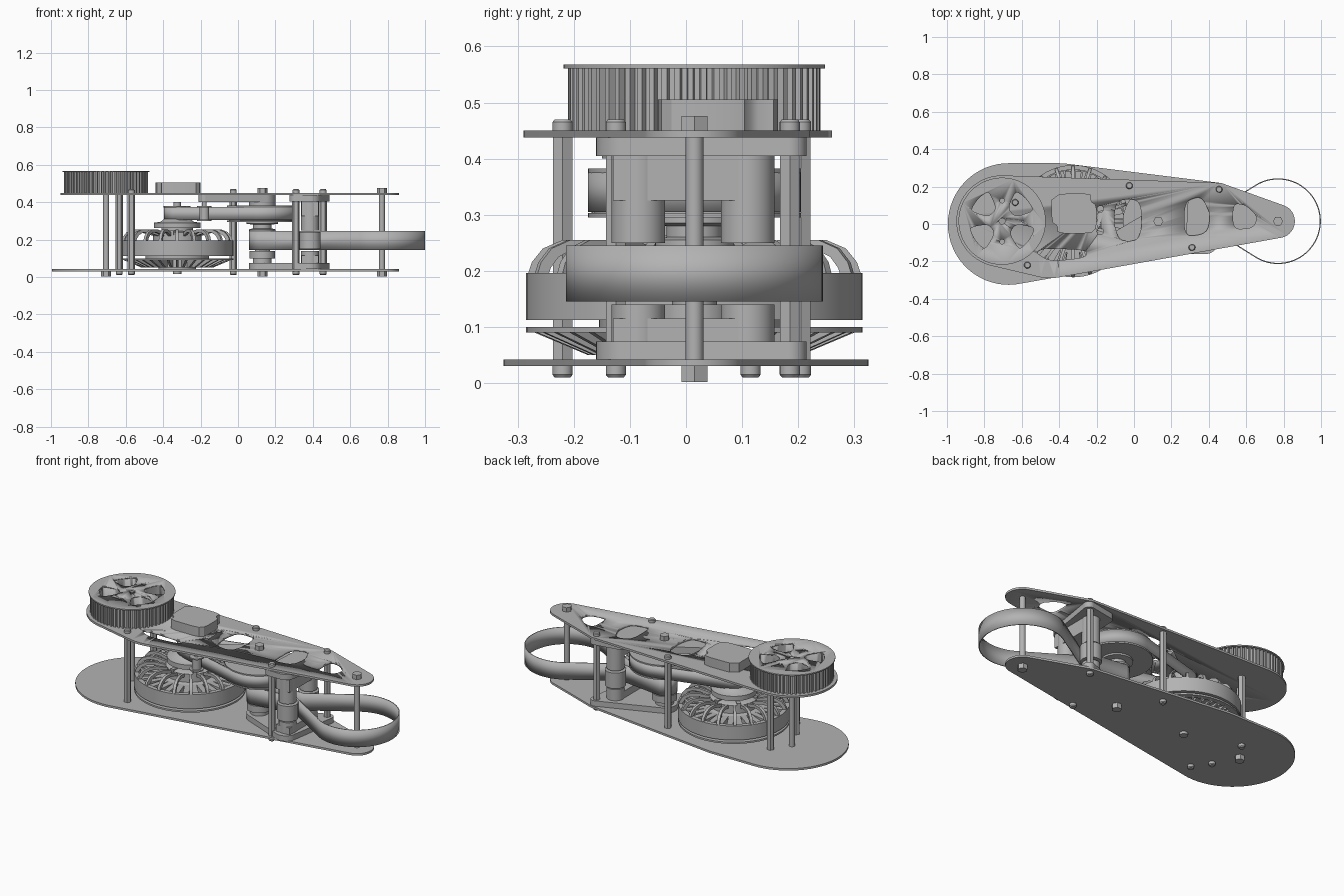
import bpy, bmesh, math
from mathutils import Matrix, Vector
from mathutils.geometry import convex_hull_2d

if "Cube" in bpy.data.objects:
    bpy.data.objects.remove(bpy.data.objects["Cube"])

grey = bpy.data.materials.new("machined grey")
grey.use_nodes = True
grey.diffuse_color = (0.45, 0.45, 0.45, 1)
grey.node_tree.nodes["Principled BSDF"].inputs["Base Color"].default_value = grey.diffuse_color

MID = 0.015
MOTOR, DRIVE, OUT, WHEEL = (-0.325, MID), (0.13, MID), (0.77, MID), (-0.705, MID)


def finish(name, bm):
    bmesh.ops.remove_doubles(bm, verts=bm.verts, dist=1e-5)
    bmesh.ops.recalc_face_normals(bm, faces=bm.faces)
    mesh = bpy.data.meshes.new(name)
    bm.to_mesh(mesh)
    bm.free()
    mesh.materials.append(grey)
    for p in mesh.polygons:
        p.use_smooth = True
    mesh.set_sharp_from_angle(angle=math.radians(32))
    ob = bpy.data.objects.new(name, mesh)
    bpy.context.collection.objects.link(ob)
    return ob


def arc(c, r, a0=0, a1=360, n=64):
    angles = [math.radians(a0 + (a1 - a0) * i / n) for i in range(n + (a1 - a0 < 360))]
    return [Vector((c[0] + r * math.cos(a), c[1] + r * math.sin(a))) for a in angles]


def hull(*circles):
    pts = [p for x, y, r in circles for p in arc((x, y), r)]
    return [pts[i] for i in convex_hull_2d(pts)]


def rounded(pts, steps=3):
    """Corner-cut a polygon into a smooth outline."""
    pts = [Vector(p) for p in pts]
    for _ in range(steps):
        pts = [q for a, b in zip(pts, pts[1:] + pts[:1]) for q in (a.lerp(b, .2), a.lerp(b, .8))]
    return pts


def add_prism(bm, pts, z0, z1):
    face = bm.faces.new([bm.verts.new((p[0], p[1], z0)) for p in pts])
    top = bmesh.ops.extrude_face_region(bm, geom=[face])["geom"]
    bmesh.ops.translate(bm, vec=(0, 0, z1 - z0), verts=[v for v in top if isinstance(v, bmesh.types.BMVert)])


def prism(name, pts, z0, z1):
    bm = bmesh.new()
    add_prism(bm, pts, z0, z1)
    return finish(name, bm)


def lathe(name, c, profile, steps=64):
    bm = bmesh.new()
    vs = [bm.verts.new((c[0] + r, c[1], z)) for r, z in profile]
    edges = [bm.edges.new(e) for e in zip(vs, vs[1:])]
    bmesh.ops.spin(bm, geom=vs + edges, cent=(*c, 0), axis=(0, 0, 1), angle=math.tau, steps=steps)
    return finish(name, bm)


def cyl(name, c, r, z0, z1, steps=40):
    return prism(name, arc(c, r, n=steps), z0, z1)


def ring(name, c, r0, r1, z0, z1):
    return lathe(name, c, [(r0, z0), (r1, z0), (r1, z1), (r0, z1), (r0, z0)])


def flanged(name, c, r, z0, z1):
    f, t = r + .012, .008
    return lathe(name, c, [(0, z0), (f, z0), (f, z0 + t), (r, z0 + t), (r, z1 - t),
                           (f, z1 - t), (f, z1), (0, z1)], 48)


def cut(ob, outlines, z0, z1):
    bm = bmesh.new()
    for pts in outlines:
        add_prism(bm, pts, z0, z1)
    cutter = finish("cutter", bm)
    cutter.hide_render = True
    mod = ob.modifiers.new("holes", "BOOLEAN")
    mod.operation, mod.object, mod.solver = "DIFFERENCE", cutter, "EXACT"
    mesh = bpy.data.meshes.new_from_object(ob.evaluated_get(bpy.context.evaluated_depsgraph_get()))
    ob.modifiers.clear()
    ob.data = mesh
    bpy.data.objects.remove(cutter)


def belt(name, pts, z0, z1, thick=.008):
    bm = bmesh.new()
    lo, hi = ([bm.verts.new((p[0], p[1], z)) for p in pts] for z in (z0, z1))
    for i in range(len(pts)):
        bm.faces.new((lo[i - 1], lo[i], hi[i], hi[i - 1]))
    ob = finish(name, bm)
    mod = ob.modifiers.new("thickness", "SOLIDIFY")
    mod.thickness, mod.offset = thick, -1


def radial(name, c, count, section, width, start=0):
    """Repeat a flat radial (r, z) section around a centre."""
    bm = bmesh.new()
    for i in range(count):
        face = bm.faces.new([bm.verts.new((r, -width / 2, z)) for r, z in section])
        top = bmesh.ops.extrude_face_region(bm, geom=[face])["geom"]
        new = [v for v in top if isinstance(v, bmesh.types.BMVert)]
        bmesh.ops.translate(bm, vec=(0, width, 0), verts=new)
        turn = Matrix.Translation((*c, 0)) @ Matrix.Rotation(start + math.tau * i / count, 4, "Z")
        bmesh.ops.transform(bm, matrix=turn, verts=list(set(new) | set(face.verts)) if face.is_valid
                            else bm.verts[-2 * len(section):])
    return finish(name, bm)


# Side plates
nose, shoulder = (0.77, MID, .09), (.455, .165, .055)
prism("bottom_plate", hull((-.67, 0, .325), (-.4, .025, .3), shoulder, nose), .03, .042)
top = prism("top_plate", hull((*WHEEL, .245), (-.45, -.04, .25), shoulder, nose), .438, .45)
cut(top, [rounded([(-.09, .13), (.03, .13), (.045, .0), (.02, -.09), (-.08, -.09), (-.11, .02)]),
          rounded([(.27, .12), (.36, .15), (.41, .05), (.39, -.05), (.27, -.07)]),
          rounded([(.53, .11), (.6, .1), (.66, .04), (.64, -.02), (.53, -.03)]),
          rounded([(-.53, -.15), (-.47, -.13), (-.25, -.14), (-.26, -.18), (-.45, -.2)]),
          *[arc(p, .017, n=20) for p in ((-.18, .08), (-.18, -.04), (-.215, .02))]], .4, .5)

# Hexagonal standoffs with bolts
for i, p in enumerate([(-.025, .205), (.455, .185), (.31, -.125), (-.57, -.22), (-.635, .115), (-.635, -.125)]):
    cyl(f"standoff_{i}", p, .02, .042, .438, 6)
    lathe(f"bolt_{i}", p, [(0, .01), (.014, .01), (.018, .015), (.018, .03), (0, .03)], 24)
    if i != 5:
        lathe(f"top_bolt_{i}", p, [(0, .45), (.018, .45), (.018, .465), (.014, .47), (0, .47)], 24)
for name, p in (("wheel", WHEEL), ("drive", DRIVE), ("output", OUT)):
    cyl(f"{name}_shaft", p, .016, .03, .45)
    cyl(f"{name}_bolt_head", p, .027, .002, .03, 6)
    if name != "wheel":
        cyl(f"{name}_nut", p, .027, .45, .476, 6)
cyl("motor_bolt", MOTOR, .022, .015, .03, 24)

# Large toothed wheel with spoke windows
N = 60
teeth = [p for i in range(N) for a, r in ((0, .212), (.4, .212), (.5, .225), (.9, .225))
         for p in arc(WHEEL, r, 360 * (i + a) / N, 360 * (i + a) / N + 1, 1)[:1]]
windows = []
for a in (42, 138, 215, 325):
    windows.append(rounded(arc(WHEEL, .175, a - 24, a + 24, 4) + arc(WHEEL, .075, a - 24, a + 24, 1)[::-1], 2))
for a in (0, 90, 270):
    windows.append(arc(arc(WHEEL, .11, a, a + 1, 1)[0], .012 if a else .004, n=20))
windows.append(arc(WHEEL, .016, n=24))
wheel = prism("toothed_wheel", teeth, .45, .561)
cap = cyl("wheel_flange", WHEEL, .233, .561, .568, 72)
for ob in (wheel, cap):
    cut(ob, windows, .44, .6)

# Sensor housing on top
prism("sensor_housing", rounded([(-.44, .16), (-.23, .165), (-.23, .12), (-.2, .1), (-.2, -.02),
                                 (-.23, -.05), (-.41, -.05), (-.41, -.01), (-.44, .01)], 1), .45, .505)

# Motor: bell ring, arched spokes, windings and vented base
ring("motor_bell", MOTOR, .275, .3, .112, .196)
arch = [(.298, .19), (.29, .215), (.27, .24), (.235, .255), (.19, .255), (.11, .235),
        (.11, .215), (.19, .237), (.23, .238), (.257, .225), (.272, .205), (.277, .19)]
radial("motor_arches", MOTOR, 20, arch, .016)
radial("motor_windings", MOTOR, 30, [(.15, .12), (.268, .12), (.268, .185), (.15, .185)], .032)
lathe("motor_core", MOTOR, [(0, .05), (.17, .05), (.17, .18), (.13, .19), (.13, .238), (.115, .245),
                            (.085, .245), (.085, .262), (.125, .262), (.125, .29), (.09, .295),
                            (.07, .31), (0, .31)])
ring("motor_lower_ring", MOTOR, .27, .3, .09, .1)
radial("motor_lower_vanes", MOTOR, 36, [(.16, .05), (.19, .05), (.29, .092), (.16, .092)], .012)
radial("hub_screws", MOTOR, 6, [(.09, .225), (.132, .225), (.132, .25), (.09, .25)], .022, .3)
cyl("motor_foot", MOTOR, .1, .042, .05)
cyl("motor_shaft", MOTOR, .02, .3, .4)

# First reduction: motor pulley, idler, large pulley and belt
flanged("motor_pulley", MOTOR, .06, .3, .38)
flanged("first_idler", (-.18, -.13), .026, .3, .38)
cyl("first_idler_post", (-.18, -.13), .012, .38, .438, 16)
flanged("large_pulley", DRIVE, .178, .295, .382)
belt("first_belt", hull((*MOTOR, .07), (*DRIVE, .19)), .305, .375)
prism("idler_arm", hull((-.18, -.12, .03), (*DRIVE, .07)), .4, .438)

# Second reduction: small pulley, twin idlers and output belt
lathe("drive_hub", DRIVE, [(0, .042), (.05, .042), (.05, .1), (.068, .1), (.068, .14), (.04, .14),
                           (.04, .15), (.062, .15), (.062, .245), (.07, .245), (.07, .255),
                           (.05, .26), (.05, .28), (.085, .285), (.085, .3), (0, .3)], 48)
cyl("drive_top_bearing", DRIVE, .07, .38, .438)
belt("output_belt", arc(OUT, .229, -120, 120) + [Vector((.39, .048))]
     + arc(DRIVE, .07, 100, 260, 24) + [Vector((.39, -.018))], .145, .245, .006)
for side, y in (("left", .11), ("right", -.085)):
    cyl(f"{side}_idler", (.385, y), .057, .15, .242)
    for level, z0, z1 in (("lower", .042, .14), ("upper", .25, .438)):
        cyl(f"{side}_{level}_idler_column", (.385, y), .048, z0, z1)

# Idler brackets: flanges on both plates with webs between the columns
foot = hull((.385, -.1, .06), (.46, .185, .03), (.31, -.125, .035), (.32, .16, .03))
prism("upper_bracket", foot, .405, .438)
prism("lower_bracket", hull((*DRIVE, .07), (.385, -.1, .06), (.46, .185, .03)), .042, .074)
web = [(.34, -.13), (.43, -.13), (.43, .12), (.34, .12)]
prism("upper_web", web, .325, .41)
prism("lower_web", web, .07, .115)
